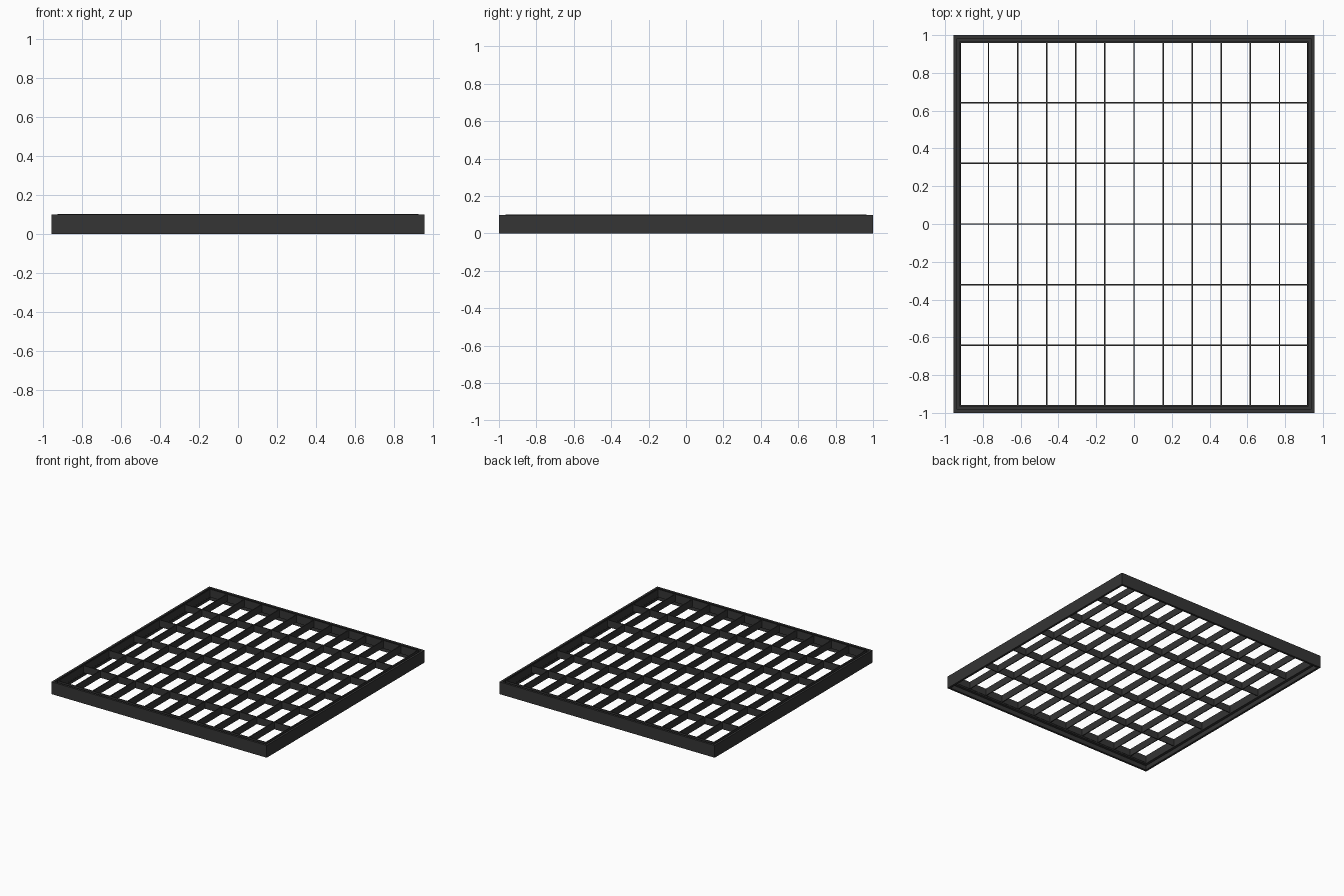
import bpy, bmesh

if "Cube" in bpy.data.objects:
    bpy.data.objects.remove(bpy.data.objects["Cube"])

mat = bpy.data.materials.new("dark_steel")
mat.diffuse_color = (0.035, 0.035, 0.035, 1)
mat.use_nodes = True
mat.node_tree.nodes["Principled BSDF"].inputs["Base Color"].default_value = mat.diffuse_color

HX, HY = 0.955, 1.0        # frame half sizes
GX, GY = 0.925, 0.966      # grate half sizes
T = 0.007                  # bar thickness
ZB, ZT = 0.045, 0.102      # grate bottom and top


def finish(bm, name):
    bmesh.ops.recalc_face_normals(bm, faces=bm.faces)
    me = bpy.data.meshes.new(name)
    bm.to_mesh(me)
    bm.free()
    me.materials.append(mat)
    ob = bpy.data.objects.new(name, me)
    bpy.context.collection.objects.link(ob)
    return ob


def bar(name, x0, x1, y0, y1, z0=ZB, z1=ZT):
    bm = bmesh.new()
    bmesh.ops.create_cube(bm, size=1)
    for v in bm.verts:
        v.co = ((x0 + x1) / 2 + v.co.x * (x1 - x0),
                (y0 + y1) / 2 + v.co.y * (y1 - y0),
                (z0 + z1) / 2 + v.co.z * (z1 - z0))
    return finish(bm, name)


# outer frame: mitred profile (inset, z) with a seat ledge under the grate
profile = [(0, 0), (0.017, 0), (0.017, 0.035), (0.038, 0.035),
           (0.038, ZB), (0.017, ZB), (0.017, 0.098), (0, 0.098)]
bm = bmesh.new()
rings = [[bm.verts.new((sx * (HX - d), sy * (HY - d), z)) for d, z in profile]
         for sx, sy in ((-1, -1), (1, -1), (1, 1), (-1, 1))]
n = len(profile)
for i in range(4):
    a, b = rings[i], rings[(i + 1) % 4]
    for j in range(n):
        k = (j + 1) % n
        bm.faces.new((a[j], b[j], b[k], a[k]))
finish(bm, "outer_frame")

# grate edge bars
for s, side in ((-1, "left"), (1, "right")):
    x = s * (GX - T / 2)
    bar(f"edge_bar_{side}", x - T / 2, x + T / 2, -GY, GY)
for s, side in ((-1, "front"), (1, "back")):
    y = s * (GY - T / 2)
    bar(f"edge_bar_{side}", -GX + T, GX - T, y - T / 2, y + T / 2)

# long bars running front to back
for i in range(-5, 6):
    x = i * 0.154
    bar(f"long_bar_{i + 6}", x - T / 2, x + T / 2, -GY + T, GY - T)

# cross bars running left to right
for i in range(-2, 3):
    y = i * 0.321
    bar(f"cross_bar_{i + 3}", -GX + T, GX - T, y - T / 2, y + T / 2)
